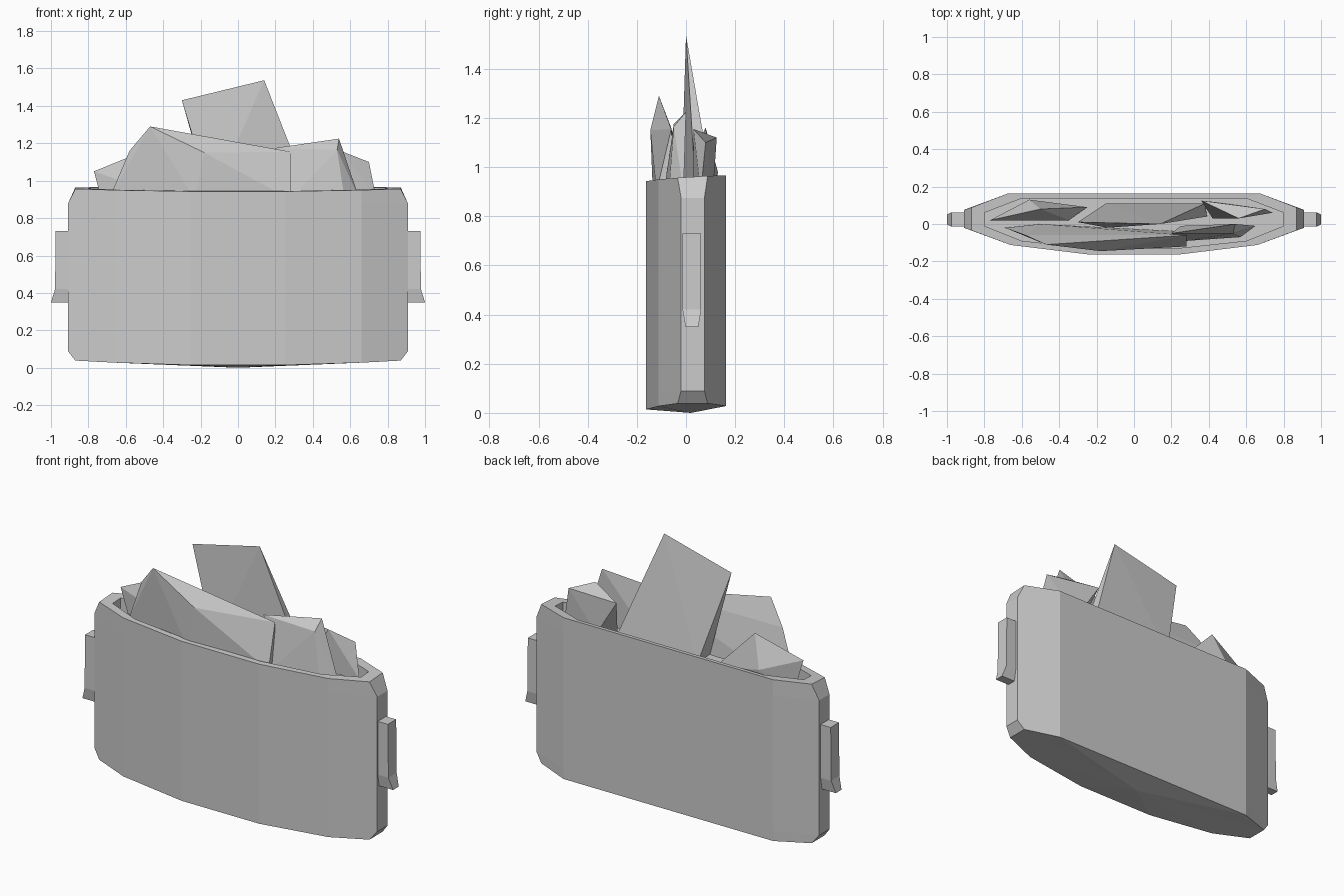
import bpy, bmesh

if "Cube" in bpy.data.objects:
    bpy.data.objects.remove(bpy.data.objects["Cube"])

grey = bpy.data.materials.new("plain_grey")
grey.use_nodes = True
COLOUR = (0.6, 0.6, 0.6, 1)
grey.diffuse_color = COLOUR
grey.node_tree.nodes["Principled BSDF"].inputs["Base Color"].default_value = COLOUR


def finish(name, bm):
    bmesh.ops.recalc_face_normals(bm, faces=bm.faces)
    mesh = bpy.data.meshes.new(name)
    bm.to_mesh(mesh)
    bm.free()
    mesh.materials.append(grey)
    obj = bpy.data.objects.new(name, mesh)
    bpy.context.collection.objects.link(obj)
    return obj


def ring(bm, half, height):
    """Closed outline from its right half, mirrored; height is z of x and y."""
    pts = half + [(-x, y) for x, y in reversed(half)]
    return [bm.verts.new((x, y, height(abs(x), y))) for x, y in pts]


def bridge(bm, a, b):
    for i in range(len(a)):
        j = (i + 1) % len(a)
        bm.faces.new((a[i], a[j], b[j], b[i]))


def cap(bm, loop, centre):
    c = bm.verts.new(centre)
    for i in range(len(loop)):
        bm.faces.new((loop[i], loop[(i + 1) % len(loop)], c))


# Container: faceted shell with clipped ends and a shallow open top
wide = [(.25, -.162), (.66, -.112), (.91, -.02), (.91, .075), (.675, .163)]
clipped = [(.25, -.162), (.66, -.112), (.87, -.034), (.87, .088), (.675, .163)]
mouth = [(.23, -.13), (.6, -.09), (.8, -.01), (.8, .06), (.6, .137)]


def rim_height(x, y):
    return .95 + y * .06 + x * .01


bm = bmesh.new()
rings = [
    ring(bm, clipped, lambda x, y: .012 + .035 * x * x),
    ring(bm, wide, lambda x, y: .09),
    ring(bm, wide, lambda x, y: .875),
    ring(bm, clipped, rim_height),
    ring(bm, mouth, rim_height),
    ring(bm, mouth, lambda x, y: .87),
]
for lower, upper in zip(rings, rings[1:]):
    bridge(bm, lower, upper)
cap(bm, rings[0], (0, .02, 0))
cap(bm, rings[-1], (0, .02, .87))
finish("container", bm)


# Side clips: plates with a flared, narrower lower lip
def clip(name, side):
    bm = bmesh.new()
    # each level: height, outer x, half width
    levels = [(.35, 1.0, .026), (.42, .978, .038), (.73, .975, .038)]
    loops = []
    for z, outer, w in levels:
        loops.append([bm.verts.new((side * x, .024 + y, z)) for x, y in
                      ((.9, -w), (outer, -w), (outer, w), (.9, w))])
    for lower, upper in zip(loops, loops[1:]):
        bridge(bm, lower, upper)
    bm.faces.new(loops[0])
    bm.faces.new(loops[-1])
    finish(name, bm)


clip("left_clip", 1)
clip("right_clip", -1)


# Angular chunks heaped in the container, each the hull of its corners
def chunk(name, tops, feet):
    bm = bmesh.new()
    for p in tops:
        bm.verts.new(p)
    for x, y in feet:
        bm.verts.new((x, y, .9))
    res = bmesh.ops.convex_hull(bm, input=bm.verts)
    spare = [v for v in res["geom_interior"] if isinstance(v, bmesh.types.BMVert)]
    bmesh.ops.delete(bm, geom=spare, context="VERTS")
    finish(name, bm)


chunk("tall_chunk",
      [(-.30, .01, 1.43), (.14, 0, 1.537)],
      [(-.15, .11), (.38, .11), (-.14, -.02), (.39, .04)])
chunk("front_chunk",
      [(-.47, -.11, 1.29), (-.18, -.145, 1.15), (.28, -.06, 1.155), (-.58, -.06, 1.16)],
      [(-.69, -.02), (-.23, -.135), (.28, -.12), (.28, -.04), (-.5, 0)])
chunk("left_front_chunk",
      [(.2, -.05, 1.175), (.54, 0, 1.225), (.53, -.05, 1.165)],
      [(.57, -.07), (.65, -.01), (.28, -.09), (.25, -.01)])
chunk("left_back_chunk",
      [(.36, .125, 1.12), (.70, .08, 1.10), (.56, .03, 1.155)],
      [(.74, .06), (.42, .03), (.5, .11)])
chunk("right_back_chunk",
      [(-.77, .02, 1.05), (-.5, .08, 1.16), (-.56, .13, .98)],
      [(-.73, .03), (-.25, .09), (-.35, .02), (-.56, .12)])
